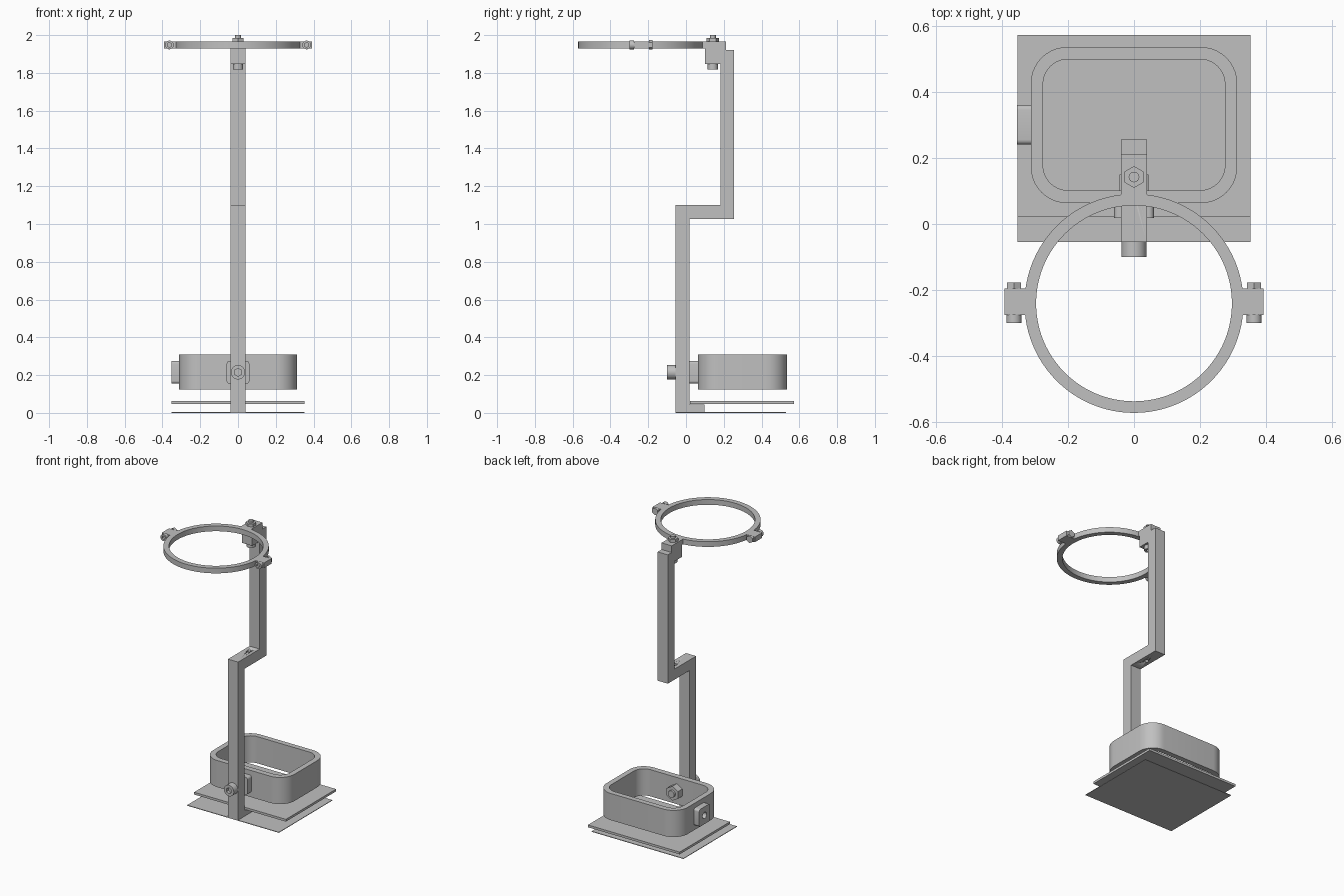
import bpy
import bmesh
from math import sin, cos, pi, radians
from mathutils import Vector

cube = bpy.data.objects.get("Cube")
if cube:
    bpy.data.objects.remove(cube, do_unlink=True)

# One plain grey for the whole stand
grey = bpy.data.materials.new("light grey")
grey.use_nodes = True
COLOR = (0.53, 0.53, 0.53, 1.0)
grey.diffuse_color = COLOR
grey.node_tree.nodes["Principled BSDF"].inputs["Base Color"].default_value = COLOR


# ---- outline helpers: each returns a list of 2D points ----
def circle(cu, cv, r, n=32, turn=0.0):
    return [(cu + r * cos(2 * pi * i / n + turn), cv + r * sin(2 * pi * i / n + turn))
            for i in range(n)]


def hexagon(cu, cv, r):
    return circle(cu, cv, r, 6, pi / 2)


def rect(u0, u1, v0, v1, r=0.0, n=10):
    if r == 0:
        return [(u0, v0), (u1, v0), (u1, v1), (u0, v1)]
    pts = []
    corners = [(u1 - r, v1 - r), (u0 + r, v1 - r), (u0 + r, v0 + r), (u1 - r, v0 + r)]
    for k, (cu, cv) in enumerate(corners):
        for i in range(n + 1):
            a = pi / 2 * (k + i / n)
            pts.append((cu + r * cos(a), cv + r * sin(a)))
    return pts


# ---- solid from an outline (later loops are holes), extruded along an axis ----
PLACE = {
    "X": lambda u, v, w: Vector((w, u, v)),   # outline in y, z
    "Y": lambda u, v, w: Vector((u, w, v)),   # outline in x, z
    "Z": lambda u, v, w: Vector((u, v, w)),   # outline in x, y
}


def prism(name, loops, lo, hi, axis="Z"):
    place = PLACE[axis]
    bm = bmesh.new()
    edges = []
    for loop in loops:
        vs = [bm.verts.new(place(u, v, lo)) for u, v in loop]
        if len(loops) == 1:
            bm.faces.new(vs)
        else:
            edges += [bm.edges.new((vs[i - 1], vs[i])) for i in range(len(vs))]
    if edges:
        bmesh.ops.triangle_fill(bm, edges=edges, use_beauty=True)
    out = bmesh.ops.extrude_face_region(bm, geom=bm.faces[:], use_keep_orig=True)
    moved = [g for g in out["geom"] if isinstance(g, bmesh.types.BMVert)]
    bmesh.ops.translate(bm, verts=moved, vec=place(0, 0, hi - lo))
    bmesh.ops.recalc_face_normals(bm, faces=bm.faces[:])
    mesh = bpy.data.meshes.new(name)
    bm.to_mesh(mesh)
    bm.free()
    mesh.materials.append(grey)
    ob = bpy.data.objects.new(name, mesh)
    bpy.context.collection.objects.link(ob)
    bpy.ops.object.select_all(action="DESELECT")
    ob.select_set(True)
    bpy.context.view_layer.objects.active = ob
    bpy.ops.object.shade_smooth_by_angle(angle=radians(30))
    return ob


def bolt(name, cu, cv, axis, head, nut, tip, r_head, r_nut, r_shaft):
    """Socket-head bolt: head and nut are (outer, inner) spans along the axis."""
    prism(name + "_head", [circle(cu, cv, r_head), hexagon(cu, cv, r_head * 0.55)],
          min(head), max(head), axis)
    floor = (head[0] + head[1]) / 2
    prism(name + "_shaft", [circle(cu, cv, r_shaft, 24)],
          min(floor, tip), max(floor, tip), axis)
    prism(name + "_nut", [hexagon(cu, cv, r_nut), circle(cu, cv, r_shaft, 24)],
          min(nut), max(nut), axis)


# ---- base: thin sheet and raised plate ----
prism("base_sheet", [rect(-0.352, 0.352, -0.055, 0.53)], 0.0, 0.004)
prism("raised_plate", [rect(-0.352, 0.352, 0.022, 0.572)], 0.048, 0.064)

# ---- stepped post with a foot, and a vertical hole through its step ----
post = prism("stepped_post", [[
    (-0.055, 0.002), (0.098, 0.002), (0.098, 0.045), (0.018, 0.045), (0.018, 1.027),
    (0.255, 1.027), (0.255, 1.92), (0.182, 1.92), (0.182, 1.10), (-0.055, 1.10)]],
    -0.039, 0.039, "X")
cutter = prism("hole_cutter", [circle(0, 0.12, 0.014, 24)], 0.95, 1.15)
cutter.hide_render = True
cut = post.modifiers.new("step_hole", "BOOLEAN")
cut.operation = "DIFFERENCE"
cut.solver = "EXACT"
cut.object = cutter
bpy.ops.object.select_all(action="DESELECT")
post.select_set(True)
bpy.context.view_layer.objects.active = post
bpy.ops.object.modifier_apply(modifier="step_hole")
bpy.data.objects.remove(cutter, do_unlink=True)

# ---- lower holder: rounded frame with front and side pads ----
prism("holder_frame", [rect(-0.312, 0.312, 0.063, 0.535, 0.11),
                       rect(-0.275, 0.275, 0.102, 0.498, 0.075)], 0.123, 0.308)
prism("front_pad", [rect(-0.06, 0.06, 0.155, 0.275, 0.015, 5)], 0.018, 0.07, "Y")
prism("side_pad", [rect(0.24, 0.36, 0.155, 0.275, 0.015, 5),
                   circle(0.30, 0.215, 0.022, 24)], -0.353, -0.308, "X")
bolt("holder_bolt", 0, 0.215, "Y", (-0.10, -0.054), (0.15, 0.10), 0.165,
     0.038, 0.05, 0.024)

# ---- upper ring with its clamp block and hook over the post ----
prism("upper_ring", [circle(0, -0.24, 0.331, 96), circle(0, -0.24, 0.296, 96)],
      1.93, 1.966)
prism("clamp_block", [[(0.075, 1.93), (0.10, 1.93), (0.10, 1.847), (0.182, 1.847),
                       (0.182, 1.92), (0.212, 1.92), (0.212, 1.966), (0.075, 1.966)]],
      -0.039, 0.039, "X")
bolt("clamp_bolt", 0, 0.142, "Z", (1.818, 1.848), (1.986, 1.965), 2.0,
     0.027, 0.033, 0.016)

# ---- side lugs on the ring, each with a cross bolt ----
for side, s in (("left", 1), ("right", -1)):
    xs = sorted((s * 0.312, s * 0.392))
    prism(side + "_lug", [rect(xs[0], xs[1], -0.275, -0.195)], 1.93, 1.966)
    bolt(side + "_lug_bolt", s * 0.363, 1.948, "Y", (-0.299, -0.274),
         (-0.177, -0.196), -0.177, 0.023, 0.025, 0.012)
